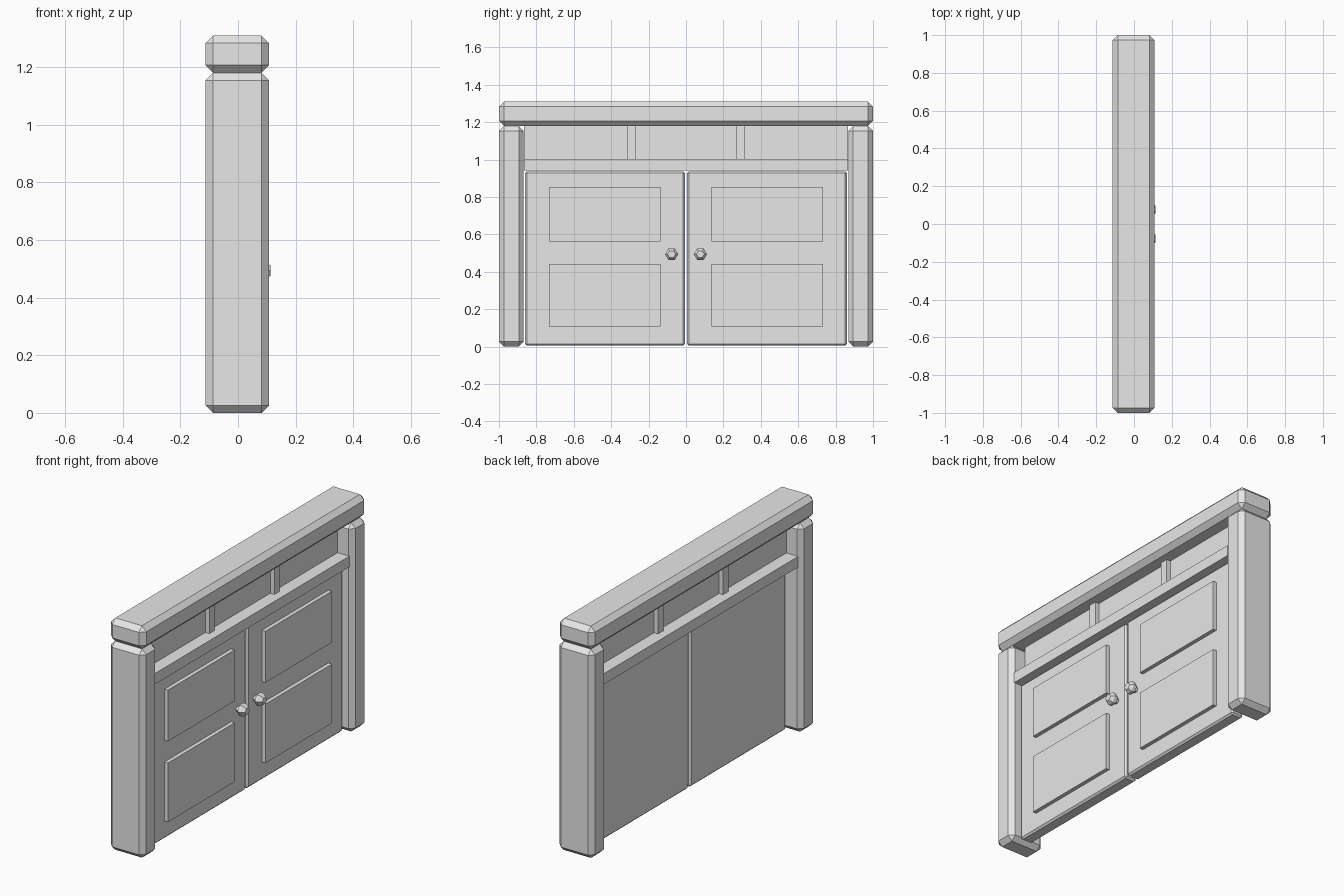
import bpy, bmesh, math

if "Cube" in bpy.data.objects:
    bpy.data.objects.remove(bpy.data.objects["Cube"])

CX = -0.0025  # depth centre of the frame

grey = bpy.data.materials.new("plain_grey")
grey.diffuse_color = (0.8, 0.8, 0.8, 1)
grey.use_nodes = True
grey.node_tree.nodes["Principled BSDF"].inputs["Base Color"].default_value = grey.diffuse_color


def finish(bm, name):
    bmesh.ops.recalc_face_normals(bm, faces=bm.faces)
    me = bpy.data.meshes.new(name)
    bm.to_mesh(me)
    bm.free()
    me.materials.append(grey)
    ob = bpy.data.objects.new(name, me)
    bpy.context.collection.objects.link(ob)
    return ob


def box(name, x, y, z, bevel=0):
    """Box between (min, max) pairs, with optional chamfered edges."""
    y = sorted(y)
    bm = bmesh.new()
    bmesh.ops.create_cube(bm, size=1)
    for v in bm.verts:
        v.co = [(a + b) / 2 + c * (b - a) for c, (a, b) in zip(v.co, (x, y, z))]
    if bevel:
        bmesh.ops.bevel(bm, geom=bm.edges[:], offset=bevel, segments=1,
                        profile=0.5, affect='EDGES')
    return finish(bm, name)


def knob(name, y, z, profile, sides=6):
    """Hexagonal turned knob along x, from (x, radius) points."""
    bm = bmesh.new()
    rings = []
    for px, r in profile:
        rings.append([bm.verts.new((px, y + r * math.cos(i * math.tau / sides),
                                    z + r * math.sin(i * math.tau / sides)))
                      for i in range(sides)])
    for a, b in zip(rings, rings[1:]):
        for i in range(sides):
            j = (i + 1) % sides
            bm.faces.new((a[i], a[j], b[j], b[i]))
    bm.faces.new(rings[0])
    bm.faces.new(rings[-1])
    return finish(bm, name)


def depth(half):
    return (CX - half, CX + half)


# Beam across the top
box("top_beam", depth(0.1105), (-1, 1), (1.18, 1.31), 0.027)

# Shelf and thin board between shelf and beam
box("shelf", depth(0.092), (-0.867, 0.867), (0.942, 1.003))
box("upper_board", depth(0.018), (-0.867, 0.867), (1.0, 1.185))

for s, side in ((-1, "left"), (1, "right")):
    # Posts and small dividers
    box(side + "_post", depth(0.1105), (s * 0.868, s * 1.0), (0, 1.18), 0.026)
    box(side + "_divider", depth(0.043), (s * 0.266, s * 0.314), (1.0, 1.185))
    # Doors with raised panels on the +x side
    box(side + "_door", (-0.022, 0.053), (s * 0.006, s * 0.861), (0.005, 0.937), 0.01)
    for part, z in (("lower", (0.107, 0.441)), ("upper", (0.563, 0.853))):
        box(f"{side}_{part}_panel", (0.04, 0.075), (s * 0.137, s * 0.732), z)
    # Door knob
    knob(side + "_knob", s * 0.077, 0.494,
         [(0.045, 0.018), (0.066, 0.018), (0.074, 0.035),
          (0.095, 0.035), (0.113, 0.021)])
